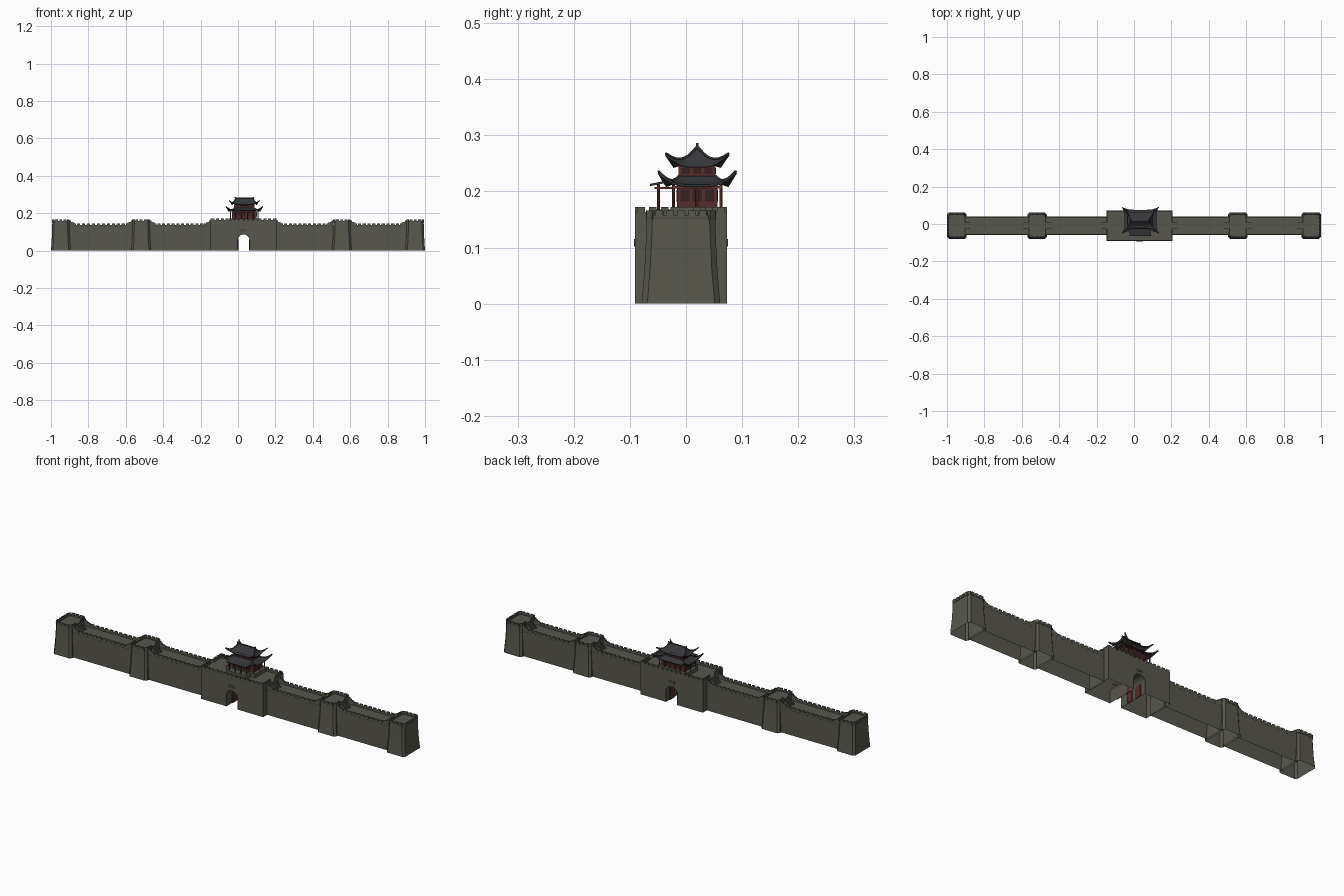
import bpy, bmesh, math
from mathutils import Matrix, Vector

if "Cube" in bpy.data.objects:
    bpy.data.objects.remove(bpy.data.objects["Cube"])

def material(name, col):
    m = bpy.data.materials.new(name)
    m.diffuse_color = (*col, 1)
    m.use_nodes = True
    m.node_tree.nodes["Principled BSDF"].inputs["Base Color"].default_value = m.diffuse_color
    return m

STONE = material("olive_stone", (0.098, 0.096, 0.074))
TRIM = material("dark_stone", (0.062, 0.060, 0.048))
TILE = material("slate_tile", (0.036, 0.038, 0.042))
RED = material("dark_red_wood", (0.095, 0.026, 0.023))
POST = material("red_brown_post", (0.13, 0.04, 0.028))
DARK = material("dark_window", (0.035, 0.016, 0.015))

CY = -0.009                 # wall centre line
GX, PX, PY = 0.030, 0.034, 0.020   # gate centre, pavilion centre

def finish(name, bm, mat, smooth=False):
    bmesh.ops.recalc_face_normals(bm, faces=bm.faces)
    me = bpy.data.meshes.new(name)
    bm.to_mesh(me)
    bm.free()
    me.materials.append(mat)
    ob = bpy.data.objects.new(name, me)
    bpy.context.collection.objects.link(ob)
    if smooth:
        bpy.ops.object.select_all(action='DESELECT')
        ob.select_set(True)
        bpy.context.view_layer.objects.active = ob
        bpy.ops.object.shade_smooth_by_angle(angle=math.radians(35))
    return ob

def box(bm, x0, x1, y0, y1, z0, z1, bottom=True):
    m = Matrix.Translation(((x0+x1)/2, (y0+y1)/2, (z0+z1)/2)) @ Matrix.Diagonal((x1-x0, y1-y0, z1-z0, 1))
    vs = bmesh.ops.create_cube(bm, size=1, matrix=m)['verts']
    if not bottom:
        f = min({f for v in vs for f in v.link_faces}, key=lambda f: f.calc_center_median().z)
        bmesh.ops.delete(bm, geom=[f], context='FACES_ONLY')

def bar(bm, p, q, th, z0, z1):
    """Upright slab between two plan points."""
    p, q = Vector(p), Vector(q)
    d, c = q - p, (p + q) / 2
    m = (Matrix.Translation((c.x, c.y, (z0+z1)/2)) @ Matrix.Rotation(math.atan2(d.y, d.x), 4, 'Z')
         @ Matrix.Diagonal((d.length, th, z1-z0, 1)))
    bmesh.ops.create_cube(bm, size=1, matrix=m)

def parapet(bm, p, q, z0, zs, zt, th=0.006, pitch=0.03):
    """Low solid wall with merlons on top."""
    p, q = Vector(p), Vector(q)
    bar(bm, p, q, th, z0, zs)
    n = max(1, round((q - p).length / pitch))
    for i in range(n):
        a, b = (i + 0.18) / n, (i + 0.82) / n
        if n == 1:
            a, b = 0, 1
        bar(bm, p.lerp(q, a), p.lerp(q, b), th, zs - 0.001, zt)

# towers: chamfered, battered, crenellated
def octagon(cx, hx, hy, c=0.01):
    return [(cx+sx*a, CY+sy*b) for sx, sy, a, b in (
        (-1, -1, hx-c, hy), (1, -1, hx-c, hy), (1, -1, hx, hy-c), (1, 1, hx, hy-c),
        (1, 1, hx-c, hy), (-1, 1, hx-c, hy), (-1, 1, hx, hy-c), (-1, -1, hx, hy-c))]

TOWERS = [-0.9475, -0.518, 0.555, 0.9475]
for i, cx in enumerate(TOWERS):
    bm = bmesh.new()
    prev = None
    for hx, hy, z in ((.0525, .070, 0), (.0485, .065, .06), (.046, .062, .12), (.0455, .061, .15)):
        ring = [bm.verts.new((x, y, z)) for x, y in octagon(cx, hx, hy)]
        if prev:
            for k in range(8):
                bm.faces.new((prev[k], prev[k-7], ring[k-7], ring[k]))
        prev = ring
    bm.faces.new(prev)
    finish(f"tower_{i}", bm, STONE)
    bm, course = bmesh.new(), bmesh.new()
    pts = octagon(cx, .0445, .0595)
    for k in range(8):
        p, q = pts[k], pts[(k+1) % 8]
        bar(course, p, q, 0.0065, .1515, .1535)
        side = 1 if k == 2 else -1 if k == 6 else 0
        inner = (side == 1 and i < 3) or (side == -1 and i > 0)
        if inner:       # leave a gap where the stairs arrive
            s = 1 if q[1] > p[1] else -1
            parapet(bm, p, (p[0], CY - s*.018), .148, .158, .166, pitch=.02)
            parapet(bm, (p[0], CY + s*.018), q, .148, .158, .166, pitch=.02)
        else:
            parapet(bm, p, q, .148, .158, .166, pitch=.021)
    finish(f"tower_parapet_{i}", bm, STONE)
    finish(f"tower_string_course_{i}", course, TRIM)

# curtain walls with parapets, raised ends and stairs
HW, DECK = 0.050, 0.127
stops = [TOWERS[0]+.046, TOWERS[1]-.046, TOWERS[1]+.046, GX-.175,
         GX+.175, TOWERS[2]-.046, TOWERS[2]+.046, TOWERS[3]-.046]
for i in range(4):
    x0, x1 = stops[2*i], stops[2*i+1]
    bm = bmesh.new()
    box(bm, x0-.003, x1+.003, CY-HW, CY+HW, 0, DECK, bottom=False)
    finish(f"curtain_wall_{i}", bm, STONE)
    bm, course = bmesh.new(), bmesh.new()
    for s in (-1, 1):
        y = CY + s*(HW - .003)
        parapet(bm, (x0+.036, y), (x1-.036, y), DECK-.001, .136, .144, pitch=.026)
        bar(course, (x0, y), (x1, y), .0065, .1255, .1275)
        for k, h in enumerate((.161, .154, .149, .145)):
            w = .009
            bar(bm, (x0+k*w, y), (x0+(k+1)*w, y), .006, DECK-.001, h)
            bar(bm, (x1-(k+1)*w, y), (x1-k*w, y), .006, DECK-.001, h)
    finish(f"wall_parapet_{i}", bm, STONE)
    finish(f"wall_string_course_{i}", course, TRIM)
    bm = bmesh.new()
    for k in range(5):
        h = .149 - k*.0045
        box(bm, x0+k*.007, x0+(k+1)*.007, CY-.018, CY+.018, DECK-.001, h)
        box(bm, x1-(k+1)*.007, x1-k*.007, CY-.018, CY+.018, DECK-.001, h)
    finish(f"stairs_{i}", bm, STONE)

# gatehouse: outline with arched passage, extruded front to back
GY0, GY1, GD = -0.091, 0.073, 0.152
R, SPRING = 0.032, 0.054
arch = [(GX + R*math.cos(a), SPRING + R*math.sin(a)) for a in [math.pi*k/12 for k in range(13)]]
outline = [(GX+.177, 0), (GX+.177, GD), (GX-.177, GD), (GX-.177, 0), (GX-R, 0)] + arch[::-1] + [(GX+R, 0)]
bm = bmesh.new()
f = bm.faces.new([bm.verts.new((x, GY0, z)) for x, z in outline])
ext = bmesh.ops.extrude_face_region(bm, geom=[f])['geom']
bmesh.ops.translate(bm, verts=[v for v in ext if isinstance(v, bmesh.types.BMVert)], vec=(0, GY1-GY0, 0))
low = [f for f in bm.faces if all(v.co.z < 1e-5 for v in f.verts)]
bmesh.ops.delete(bm, geom=low, context='FACES_ONLY')
finish("gatehouse", bm, STONE)

bm = bmesh.new()
for y in (GY0+.003, GY1-.003):
    parapet(bm, (GX-.177, y), (GX+.177, y), GD-.001, .163, .172, pitch=.025)
for x in (GX-.174, GX+.174):
    parapet(bm, (x, GY0), (x, CY-.018), GD-.001, .163, .172, pitch=.022)
    parapet(bm, (x, CY+.018), (x, GY1), GD-.001, .163, .172, pitch=.022)
finish("gatehouse_parapet", bm, STONE)

# arch surround and plaque on both faces
bm = bmesh.new()
path = [(GX+R, 0)] + arch + [(GX-R, 0)]
for y in (GY0-.001, GY1+.001):
    inner = [bm.verts.new((x, y, z)) for x, z in path]
    outer = [bm.verts.new((GX+(x-GX)*1.16, y, z if z < SPRING else SPRING+(z-SPRING)*1.16)) for x, z in path]
    for k in range(len(path)-1):
        bm.faces.new((inner[k], inner[k+1], outer[k+1], outer[k]))
finish("arch_surround", bm, TRIM)
bm = bmesh.new()
for y in (GY0, GY1):
    box(bm, GX-.018, GX+.018, y-.0015, y+.0015, .102, .115)
finish("blank_plaque", bm, TRIM)

# open door leaves inside the passage
bm = bmesh.new()
for s in (-1, 1):
    x = GX + s*(R-.002)
    box(bm, x-.002, x+.002, -.045, -.012, 0, .06)
    box(bm, x-.002, x+.002, .012, .045, 0, .06)
finish("gate_door_leaves", bm, RED)

# pavilion plinth and storeys
def centred(bm, hx, hy, z0, z1):
    box(bm, PX-hx, PX+hx, PY-hy, PY+hy, z0, z1)

bm = bmesh.new()
centred(bm, .082, .048, GD-.001, .172)
box(bm, PX-.058, PX+.058, -.060, PY-.045, GD-.001, .168)
finish("pavilion_plinth", bm, STONE)
bm = bmesh.new()
centred(bm, .066, .036, .171, .214)
centred(bm, .054, .033, .222, .250)
finish("pavilion_walls", bm, RED)

# lattice windows, thin plates
bm = bmesh.new()
for k in range(-2, 3):
    x = PX + k*.024
    box(bm, x-.009, x+.009, PY-.037, PY+.037, .182, .203)
    x = PX + k*.0195
    box(bm, x-.007, x+.007, PY-.0338, PY+.0338, .231, .242)
for k in (-1, 0, 1):
    y = PY + k*.022
    box(bm, PX-.067, PX+.067, y-.008, y+.008, .182, .203)
    y = PY + k*.02
    box(bm, PX-.0548, PX+.0548, y-.007, y+.007, .231, .242)
finish("lattice_windows", bm, DARK)

# perimeter posts, beams and porch posts
def post(bm, x, y, z0, z1, r=.0027):
    bmesh.ops.create_cone(bm, cap_ends=True, segments=8, radius1=r, radius2=r, depth=z1-z0,
                          matrix=Matrix.Translation((x, y, (z0+z1)/2)))
bm = bmesh.new()
for sy in (-1, 1):
    for k in range(6):
        post(bm, PX+(k-2.5)*.0292, PY+sy*.042, .171, .214)
    box(bm, PX-.076, PX+.076, PY+sy*.042-.002, PY+sy*.042+.002, .205, .210)
for sx in (-1, 1):
    post(bm, PX+sx*.073, PY, .171, .214)
    box(bm, PX+sx*.073-.002, PX+sx*.073+.002, PY-.045, PY+.045, .205, .210)
for k in (-1.5, -.5, .5, 1.5):
    post(bm, PX+k*.032, -.049, .167, .212)
    box(bm, PX+k*.032-.0015, PX+k*.032+.0015, -.056, PY-.042, .204, .208)
box(bm, PX-.052, PX+.052, -.051, -.047, .204, .209)
finish("posts_and_beams", bm, POST)

# porch roof, sloping slab
bm = bmesh.new()
bmesh.ops.create_cube(bm, size=1, matrix=Matrix.Translation((PX, -.042, .216)) @ Matrix.Rotation(.2, 4, 'X')
                      @ Matrix.Diagonal((.116, .045, .004, 1)))
finish("porch_roof", bm, TILE)

# curved hip roofs with upturned corners
def roof(name, top, eave, zt, ze, lift, ext, nt=8, ns=14):
    def pt(side, s, t):
        hx = top[0] + (eave[0]-top[0])*t
        hy = top[1] + (eave[1]-top[1])*t
        e = ext * abs(s)**5 * t**3
        z = zt - (zt-ze)*(1-(1-t)**1.6) + lift*abs(s)**5*t**3
        x, y = [(s*(hx+e), -hy-e), (hx+e, s*(hy+e)), (-s*(hx+e), hy+e), (-hx-e, -s*(hy+e))][side]
        return Vector((PX+x, PY+y, z))
    bm = bmesh.new()
    for side in range(4):
        g = [[bm.verts.new(pt(side, -1+2*j/ns, i/nt)) for j in range(ns+1)] for i in range(nt+1)]
        for i in range(nt):
            for j in range(ns):
                bm.faces.new((g[i][j], g[i+1][j], g[i+1][j+1], g[i][j+1]))
    bmesh.ops.remove_doubles(bm, verts=bm.verts, dist=1e-5)
    ob = finish(name, bm, TILE, smooth=True)
    sol = ob.modifiers.new("thickness", 'SOLIDIFY')
    sol.thickness, sol.offset = .004, -1
    # hip ridges running out into the tips
    cu = bpy.data.curves.new(name+"_hip_ridges", 'CURVE')
    cu.dimensions, cu.bevel_depth, cu.bevel_resolution, cu.use_fill_caps = '3D', .0022, 1, True
    for side in range(4):
        sp = cu.splines.new('POLY')
        sp.points.add(nt)
        for i in range(nt+1):
            sp.points[i].co = (*pt(side, 1, i/nt), 1)
    cu.materials.append(TILE)
    bpy.context.collection.objects.link(bpy.data.objects.new(name+"_hip_ridges", cu))

roof("lower_roof", (.053, .032), (.085, .056), .228, .212, .024, .013)
roof("upper_roof", (.048, .0015), (.068, .043), .279, .246, .022, .013)

# main ridge with end finials
bm = bmesh.new()
centred(bm, .051, .002, .276, .2825)
for s in (-1, 1):
    box(bm, PX+s*.049-.003, PX+s*.049+.003, PY-.002, PY+.002, .28, .286)
finish("main_ridge", bm, TILE)
